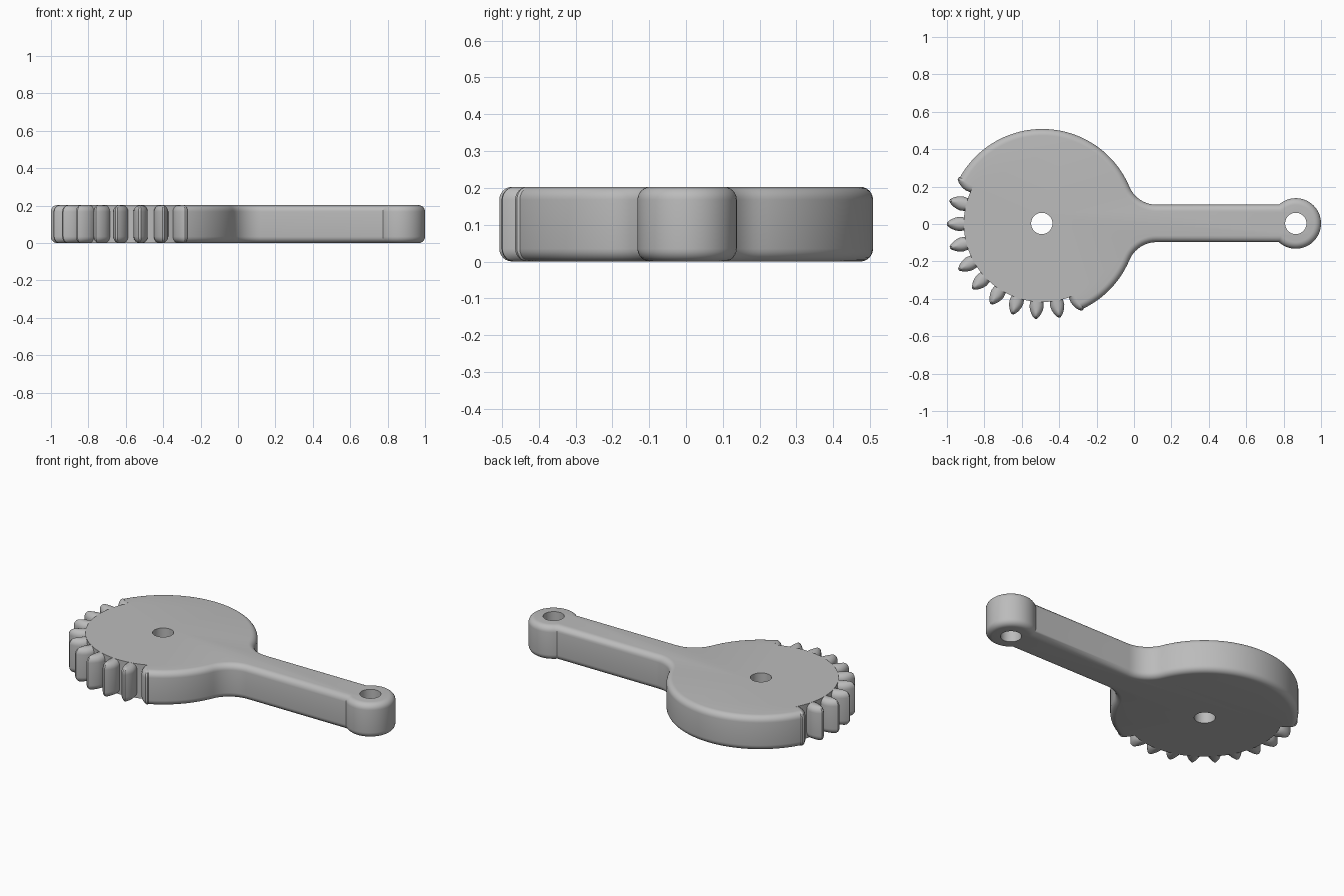
import bpy, bmesh
from math import sin, cos, pi, radians, sqrt, atan2, degrees

cube = bpy.data.objects.get("Cube")
if cube:
    bpy.data.objects.remove(cube, do_unlink=True)

H, B = 0.203, 0.035               # thickness and rim rounding
CX, CY = -0.49, 0.003             # wheel centre
R, ROOT, TIP = 0.505, 0.42, 0.511 # rim, tooth root and tooth tip radii
BOSS_X, BOSS_R, HALF = 0.865, 0.135, 0.1
HOLE = 0.057
FIRST, LAST, GAPS = 151.8, 294.6, 10

grey = bpy.data.materials.new("plain grey")
grey.use_nodes = True
colour = (0.5, 0.5, 0.5, 1)
grey.diffuse_color = colour
grey.node_tree.nodes["Principled BSDF"].inputs["Base Color"].default_value = colour


def make(name, bm):
    bmesh.ops.recalc_face_normals(bm, faces=bm.faces)
    mesh = bpy.data.meshes.new(name)
    bm.to_mesh(mesh)
    bm.free()
    mesh.materials.append(grey)
    ob = bpy.data.objects.new(name, mesh)
    bpy.context.collection.objects.link(ob)
    return ob


def activate(ob):
    bpy.ops.object.select_all(action='DESELECT')
    ob.select_set(True)
    bpy.context.view_layer.objects.active = ob


def arc(cx, cy, r, start, end, n):
    angles = [radians(start + (end - start) * i / n) for i in range(n + 1)]
    return [(cx + r * cos(a), cy + r * sin(a)) for a in angles]


# Body outline, counter-clockwise: lower rim, neck, arm, boss, neck, upper rim
fx = 0.12
dx = fx - CX
f = (dx * dx + HALF ** 2 - R ** 2) / (2 * (R - HALF))   # neck fillet radius
neck = degrees(atan2(HALF + f, dx))
join = degrees(atan2(HALF, -sqrt(BOSS_R ** 2 - HALF ** 2)))
outline = arc(CX, CY, R, LAST - 360, -neck, 20)
outline += arc(fx, CY - HALF - f, f, 180 - neck, 90, 10)[1:]
outline += arc(BOSS_X, CY, BOSS_R, -join, join, 40)
outline += arc(fx, CY + HALF + f, f, 270, 180 + neck, 10)
outline += arc(CX, CY, R, neck, FIRST, 48)[1:]
outline += arc(CX, CY, ROOT, FIRST, LAST, 60)

bm = bmesh.new()
base = bm.faces.new([bm.verts.new((x, y, 0)) for x, y in outline])
top = bmesh.ops.extrude_face_region(bm, geom=[base], use_keep_orig=True)
bmesh.ops.translate(bm, vec=(0, 0, H),
                    verts=[v for v in top["geom"] if isinstance(v, bmesh.types.BMVert)])
bmesh.ops.recalc_face_normals(bm, faces=bm.faces)


def radius(v):
    return sqrt((v.co.x - CX) ** 2 + (v.co.y - CY) ** 2)


# Round the rims, leaving the toothed stretch square
rims = [e for e in bm.edges
        if abs(e.verts[0].co.z - e.verts[1].co.z) < 0.001
        and min(radius(v) for v in e.verts) > ROOT + 0.01]
bmesh.ops.bevel(bm, geom=rims, offset=B, offset_type='OFFSET', segments=6,
                profile=0.5, affect='EDGES', clamp_overlap=False)
body = make("gear_arm_body", bm)

# Pivot and boss holes
for x in (CX - 0.003, BOSS_X):
    bpy.ops.mesh.primitive_cylinder_add(vertices=40, radius=HOLE, depth=1, location=(x, CY, 0))
    cutter = bpy.context.object
    cutter.name = "hole_cutter"
    cutter.hide_render = True
    activate(body)
    mod = body.modifiers.new("hole", 'BOOLEAN')
    mod.operation, mod.solver, mod.object = 'DIFFERENCE', 'EXACT', cutter
    bpy.ops.object.modifier_apply(modifier=mod.name)
    bpy.data.objects.remove(cutter, do_unlink=True)

# Leaf-shaped teeth with rounded tops: stacked rings of a half-width profile
INNER, WIDE = 0.40, 0.038
leaf = [(INNER, 0.033), (0.425, 0.036), (0.445, WIDE), (0.465, 0.034),
        (0.485, 0.026), (0.5, 0.016), (TIP, 0.006)]
curve = [(B * (1 - sin(a)), B * (1 - cos(a))) for a in [pi / 12 * i for i in range(7)]]
levels = curve + [(d, H - z) for d, z in reversed(curve)]


def tooth_ring(bm, angle, d, z):
    length = (TIP - d - INNER) / (TIP - INNER)
    half = [(INNER + (r - INNER) * length, w * max(1 - d / WIDE, 0.04)) for r, w in leaf]
    points = half + [(r, -w) for r, w in reversed(half)]
    c, s = cos(angle), sin(angle)
    z = min(max(z, 0.0005), H - 0.0005)
    return [bm.verts.new((CX + r * c - w * s, CY + r * s + w * c, z)) for r, w in points]


for i in range(GAPS + 1):
    angle = radians(FIRST + (LAST - FIRST) * i / GAPS)
    bm = bmesh.new()
    rings = [tooth_ring(bm, angle, d, z) for d, z in levels]
    for low, high in zip(rings, rings[1:]):
        for k in range(len(low)):
            j = (k + 1) % len(low)
            bm.faces.new((low[k], low[j], high[j], high[k]))
    bm.faces.new(rings[0])
    bm.faces.new(rings[-1])
    make(f"tooth_{i + 1}", bm)

for ob in bpy.context.collection.objects:
    if ob.type == 'MESH' and ob.name.startswith(("gear_arm", "tooth")):
        activate(ob)
        bpy.ops.object.shade_smooth_by_angle(angle=radians(35))
